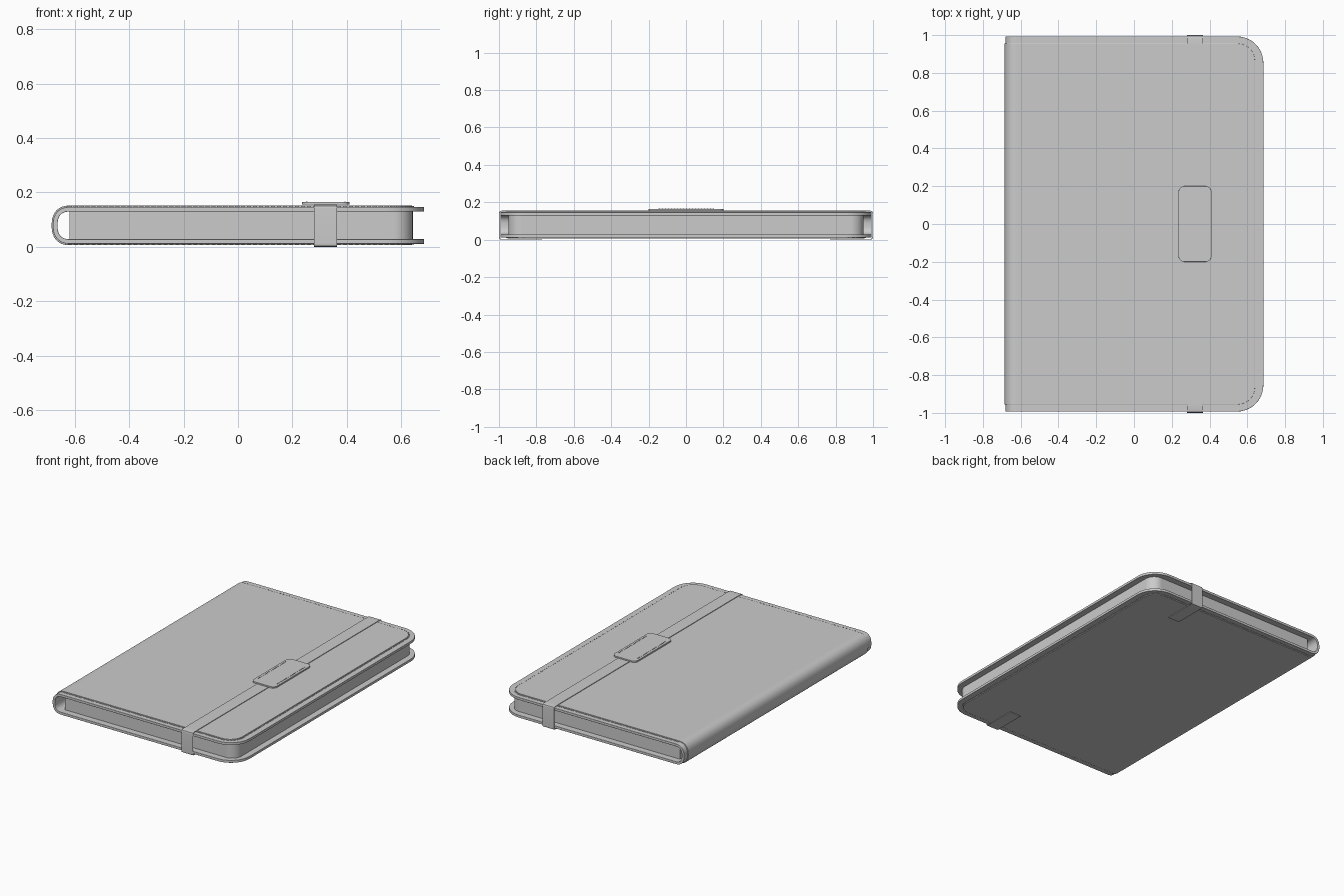
import bpy, bmesh, math
from mathutils import Vector, Matrix

if "Cube" in bpy.data.objects:
    bpy.data.objects.remove(bpy.data.objects["Cube"])

CZ = 0.079  # mid height of the closed folio


def strip(name, rows, thick, bevel=0.0):
    """Sheet through pairs of points, thickened inward and softened."""
    bm = bmesh.new()
    pairs = [(bm.verts.new(a), bm.verts.new(b)) for a, b in rows]
    for (a, b), (c, d) in zip(pairs, pairs[1:]):
        bm.faces.new((a, b, d, c))
    me = bpy.data.meshes.new(name)
    bm.to_mesh(me)
    bm.free()
    ob = bpy.data.objects.new(name, me)
    bpy.context.collection.objects.link(ob)
    m = ob.modifiers.new("thick", 'SOLIDIFY')
    m.thickness, m.offset = thick, -1
    if bevel:
        b = ob.modifiers.new("soft", 'BEVEL')
        b.width, b.segments, b.limit_method = bevel, 3, 'ANGLE'
        b.angle_limit = math.radians(60)
    return ob


def corner(x, y, r, n=10):
    """Rounded plan corner (x, half width), from the edge inward."""
    out = []
    for i in range(n + 1):
        t = math.pi / 2 * i / n
        out.append((x - r + r * math.cos(t), y - r + r * math.sin(t)))
    return out


def wrap(name, x, y, r, half_z, spine, thick, bevel):
    """C-shaped cover: top board, rounded spine, bottom board."""
    top = [(px, h, CZ + half_z) for px, h in corner(x, y, r)]
    arc = []
    for i in range(25):
        t = math.pi / 2 + math.pi * i / 24
        c, s = math.cos(t), math.sin(t)
        e = 2 / 2.4
        arc.append((-0.616 - spine * abs(c) ** e, y,
                    CZ + half_z * math.copysign(abs(s) ** e, s)))
    low = [(px, h, 2 * CZ - z) for px, h, z in reversed(top)]
    rows = [((px, -h, z), (px, h, z)) for px, h, z in top + arc + low]
    return strip(name, rows, thick, bevel)


# cover base with thin rim, and the padded skin inside the rim
wrap("cover", 0.685, 0.993, 0.14, 0.068, 0.065, 0.017, 0.004)
wrap("cover_padding", 0.64, 0.955, 0.09, 0.073, 0.0695, 0.008, 0.004)

# inner block
plan = corner(0.643, 0.95, 0.07) + [(-0.62, 0.95)]
strip("inner_block", [((x, -h, 0.13), (x, h, 0.13)) for x, h in plan], 0.102)

# elastic strap running over the top, round both edges and under the base
half = [(0.77, 0.0), (0.985, 0.0), (0.996, 0.003), (1.0, 0.012),
        (1.0, 0.142), (0.996, 0.151), (0.985, 0.155), (0.95, 0.156)]
path = half + [(-y, z) for y, z in reversed(half)]
strip("strap", [((0.365, y, z), (0.28, y, z)) for y, z in path], 0.004)

# tag on the strap
TX = 0.323
c = corner(0.087, 0.2, 0.03, 6)
tag = c + [(-x, h) for x, h in reversed(c)]
strip("strap_tag", [((TX + x, -h, 0.165), (TX + x, h, 0.165)) for x, h in tag],
      0.010, 0.003)


def stitches(name, paths, step, length, width):
    """Small raised threads spaced along polylines."""
    bm = bmesh.new()
    for pts in paths:
        pts = [Vector(p) for p in pts]
        pos = step / 2
        for a, b in zip(pts, pts[1:]):
            d = b - a
            seg = d.length
            while pos < seg:
                mat = (Matrix.Translation(a + d * (pos / seg))
                       @ Matrix.Rotation(math.atan2(d.y, d.x), 4, 'Z')
                       @ Matrix.Diagonal((length, width, width, 1)))
                bmesh.ops.create_cube(bm, size=1, matrix=mat)
                pos += step
            pos -= seg
    me = bpy.data.meshes.new(name)
    bm.to_mesh(me)
    bm.free()
    bpy.context.collection.objects.link(bpy.data.objects.new(name, me))


# thread along the rim of both boards, and on the two long sides of the tag
c = corner(0.645, 0.96, 0.095)
edge = [(-0.62, 0.96)] + c[::-1]
edge += [(x, -y) for x, y in reversed(edge)]
rim = [[(x, y, CZ + s * 0.068) for x, y in edge] for s in (1, -1)]
stitches("rim_stitching", rim, 0.022, 0.015, 0.005)
stitches("tag_stitching", [[(TX + s * 0.07, -0.15, 0.165), (TX + s * 0.07, 0.16, 0.165)]
                           for s in (1, -1)], 0.016, 0.010, 0.004)

# bake modifiers, then shade with crisp edges and flat-looking boards
bpy.ops.object.select_all(action='SELECT')
bpy.context.view_layer.objects.active = bpy.context.selected_objects[0]
bpy.ops.object.convert(target='MESH')
bpy.ops.object.shade_smooth_by_angle(angle=math.radians(35))
for ob in bpy.context.selected_objects:
    m = ob.modifiers.new("weighted", 'WEIGHTED_NORMAL')
    m.keep_sharp = True
